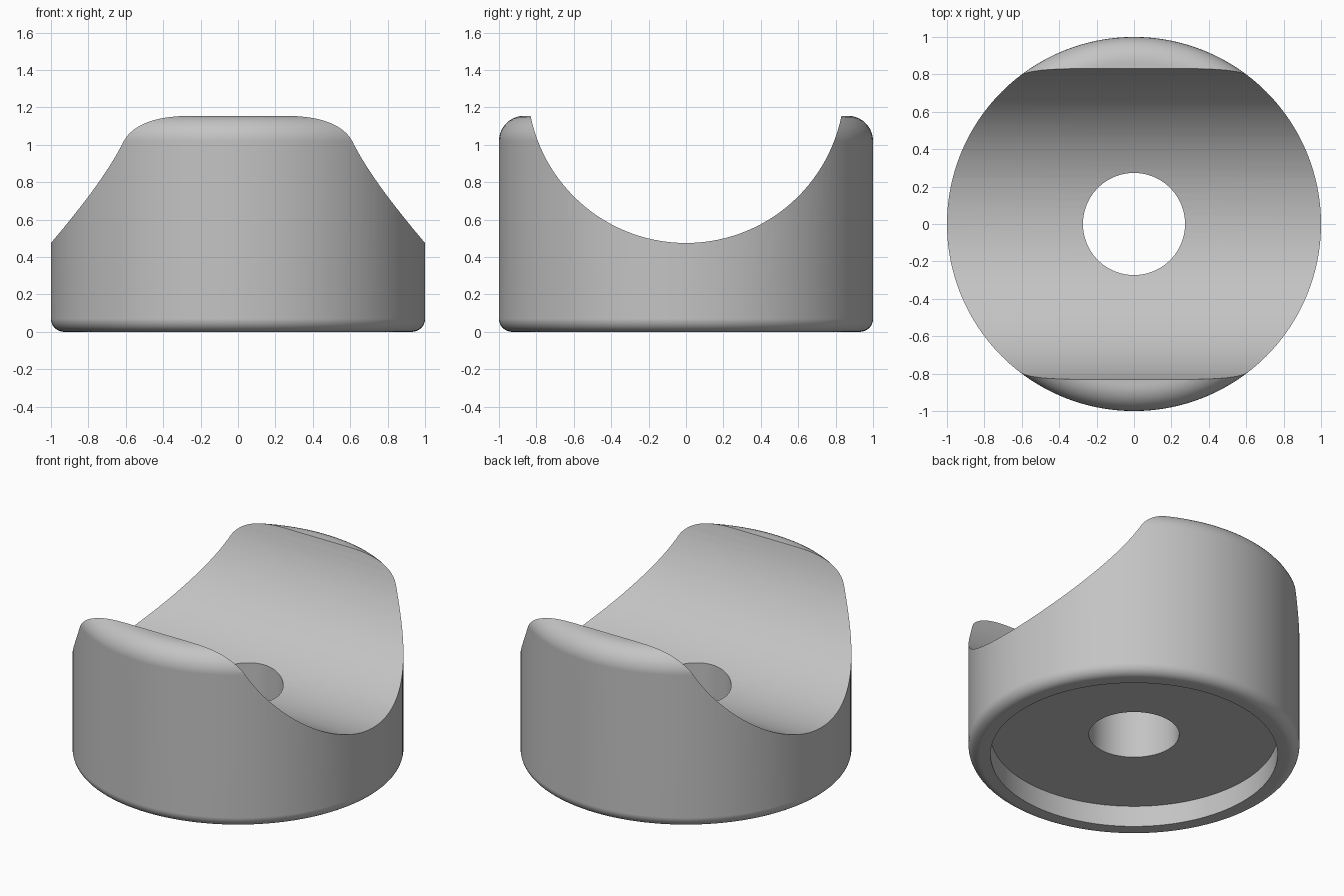
import bpy, bmesh, math
from mathutils import Matrix

if "Cube" in bpy.data.objects:
    bpy.data.objects.remove(bpy.data.objects["Cube"])

SEGMENTS = 128
RADIUS, HEIGHT = 1.0, 1.155
HOLE, RECESS, RECESS_DEPTH = 0.273, 0.867, 0.14
TOP_ROUND, FOOT_ROUND = 0.135, 0.07
GROOVE_RADIUS, GROOVE_Z = 0.848, 1.323

grey = bpy.data.materials.new("plain_grey")
grey.use_nodes = True
colour = (0.55, 0.55, 0.55, 1)
grey.diffuse_color = colour
grey.node_tree.nodes["Principled BSDF"].inputs["Base Color"].default_value = colour


def fillet(r, z, size, start, steps=10):
    """Quarter-round profile points about (r, z), turning 90 degrees from start."""
    angles = [start + math.pi / 2 * i / steps for i in range(steps + 1)]
    return [(r + size * math.cos(a), z + size * math.sin(a)) for a in angles]


def add_object(name, bm):
    bmesh.ops.recalc_face_normals(bm, faces=bm.faces)
    mesh = bpy.data.meshes.new(name)
    bm.to_mesh(mesh)
    bm.free()
    mesh.materials.append(grey)
    obj = bpy.data.objects.new(name, mesh)
    bpy.context.collection.objects.link(obj)
    return obj


# Round body with bore and underside recess, turned from one closed profile
profile = [(HOLE, HEIGHT), (HOLE, RECESS_DEPTH), (RECESS, RECESS_DEPTH), (RECESS, 0)]
profile += fillet(RADIUS - FOOT_ROUND, FOOT_ROUND, FOOT_ROUND, -math.pi / 2)
profile += fillet(RADIUS - TOP_ROUND, HEIGHT - TOP_ROUND, TOP_ROUND, 0)
bm = bmesh.new()
ring = [bm.verts.new((r, 0, z)) for r, z in profile]
edges = [bm.edges.new((a, b)) for a, b in zip(ring, ring[1:] + ring[:1])]
bmesh.ops.spin(bm, geom=ring + edges, cent=(0, 0, 0), axis=(0, 0, 1),
               angle=math.tau, steps=SEGMENTS)
bmesh.ops.remove_doubles(bm, verts=bm.verts, dist=1e-5)
body = add_object("saddle_body", bm)

# Cylinder lying along x that cuts the saddle groove
bm = bmesh.new()
bmesh.ops.create_cone(bm, cap_ends=True, segments=SEGMENTS, radius1=GROOVE_RADIUS,
                      radius2=GROOVE_RADIUS, depth=3,
                      matrix=Matrix.Translation((0, 0, GROOVE_Z))
                      @ Matrix.Rotation(math.pi / 2, 4, 'Y'))
cutter = add_object("groove_cutter", bm)
cutter.hide_render = True

# Cut the groove, then bake the result
cut = body.modifiers.new("groove", 'BOOLEAN')
cut.operation, cut.solver, cut.object = 'DIFFERENCE', 'EXACT', cutter
bpy.ops.object.select_all(action='DESELECT')
body.select_set(True)
bpy.context.view_layer.objects.active = body
bpy.ops.object.modifier_apply(modifier=cut.name)
bpy.data.objects.remove(cutter)

# Smooth curved faces, crisp rims
bpy.ops.object.shade_smooth_by_angle(angle=math.radians(30))
weighted = body.modifiers.new("clean_normals", 'WEIGHTED_NORMAL')
weighted.keep_sharp = True
